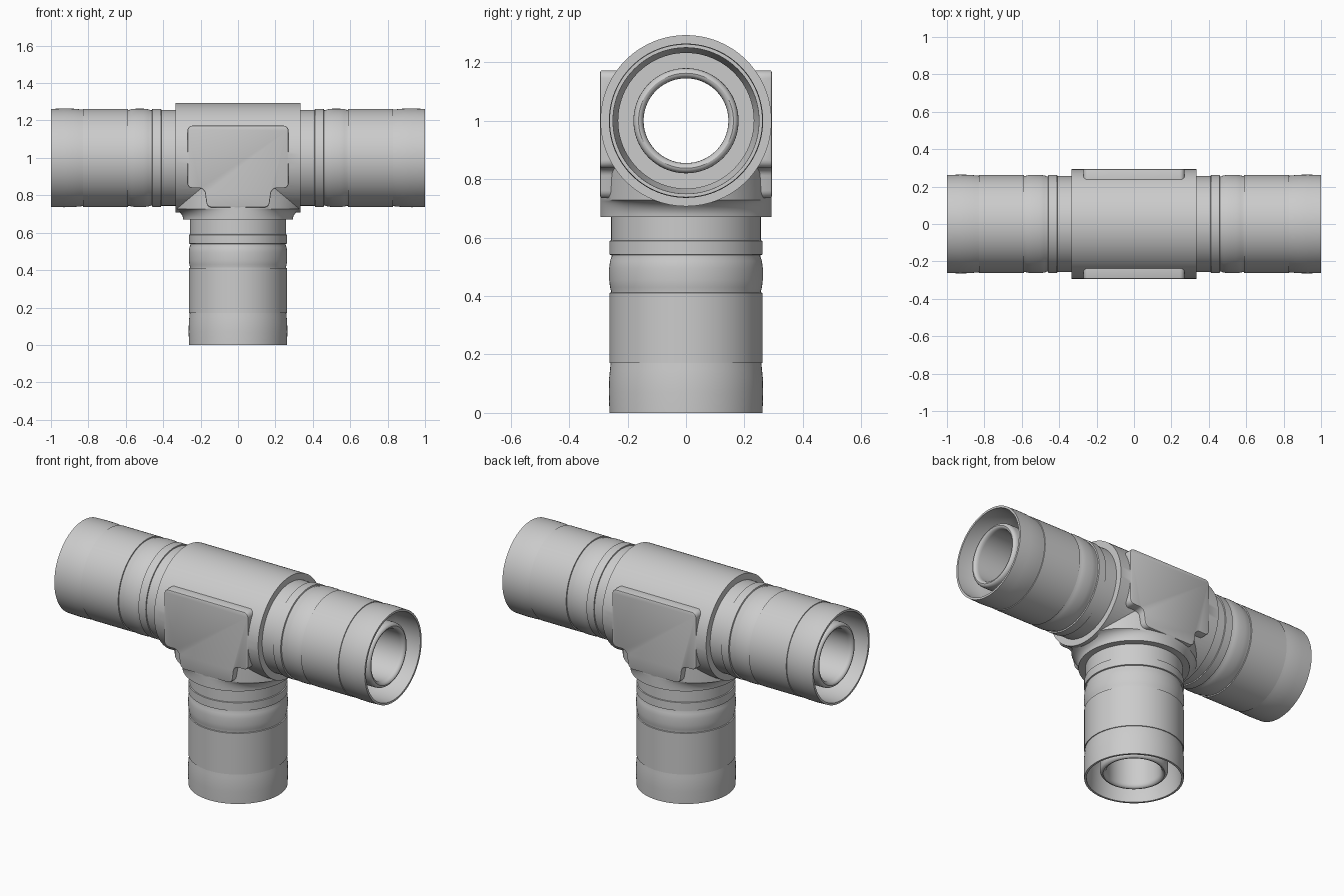
import bpy, bmesh, math
from mathutils import Matrix, Vector

if "Cube" in bpy.data.objects:
    bpy.data.objects.remove(bpy.data.objects["Cube"])

SEG = 96
R = 0.293      # body radius
BORE = 0.145
HALF = 0.335   # half length of body


def finish(name, bm, matrix=None):
    if matrix:
        bmesh.ops.transform(bm, matrix=matrix, verts=bm.verts)
    bmesh.ops.recalc_face_normals(bm, faces=bm.faces)
    me = bpy.data.meshes.new(name)
    bm.to_mesh(me)
    bm.free()
    ob = bpy.data.objects.new(name, me)
    bpy.context.collection.objects.link(ob)
    return ob


def smooth(ob, angle=28):
    bpy.ops.object.select_all(action='DESELECT')
    ob.select_set(True)
    bpy.context.view_layer.objects.active = ob
    bpy.ops.object.shade_smooth_by_angle(angle=math.radians(angle))


def ring(bm, rx, ry, z, clamp=9):
    vs = []
    for i in range(SEG):
        a = 2 * math.pi * i / SEG
        x = max(-clamp, min(clamp, rx * math.cos(a)))
        vs.append(bm.verts.new((x, ry * math.sin(a), z)))
    return vs


def bridge(bm, a, b):
    for i in range(SEG):
        j = (i + 1) % SEG
        bm.faces.new((a[i], a[j], b[j], b[i]))


def solid(name, sections, matrix=None, clamp=9):
    """Capped stack of elliptical sections (rx, ry, z)."""
    bm = bmesh.new()
    rings = [ring(bm, *s, clamp) for s in sections]
    for a, b in zip(rings, rings[1:]):
        bridge(bm, a, b)
    bm.faces.new(rings[0])
    bm.faces.new(rings[-1])
    return finish(name, bm, matrix)


def boolean(ob, other, op):
    m = ob.modifiers.new(op, 'BOOLEAN')
    m.operation, m.solver, m.object = op, 'EXACT', other
    bpy.context.view_layer.objects.active = ob
    bpy.ops.object.modifier_apply(modifier=m.name)
    bpy.data.objects.remove(other, do_unlink=True)


CENTRE = Matrix.Translation((0, 0, 1))
ALONG_X = CENTRE @ Matrix.Rotation(math.pi / 2, 4, 'Y')

# Central body: horizontal barrel
body = solid("tee_body", [(R, R, -HALF), (R, R, HALF)], ALONG_X)

# Downward collar, flaring sideways into the barrel
flare = [(R, 0.2925, 0.67)]
for k in range(1, 8):
    t = math.radians(75 * k / 7)
    flare.append((R + 0.08 * (1 - math.cos(t)), 0.2925, 0.67 + 0.06 * math.sin(t)))
flare.append((0.36, 0.2925, 1.0))
boolean(body, solid("collar", flare, clamp=HALF - 0.001), 'UNION')

# Flat stepped pads on front and back
right = [(0.27, 1.172), (0.27, 0.838), (0.18, 0.838), (0.165, 0.735)]
outline = right + [(-x, z) for x, z in reversed(right)]
for turn in (0, math.pi):
    bm = bmesh.new()
    bm.faces.new([bm.verts.new((x, -0.294, z)) for x, z in outline])
    bmesh.ops.bevel(bm, geom=bm.verts[:], offset=0.026, segments=5,
                    profile=0.5, affect='VERTICES')
    face = bm.faces[:][0]
    ext = bmesh.ops.extrude_face_region(bm, geom=[face], use_keep_orig=True)
    back = [v for v in ext['geom'] if isinstance(v, bmesh.types.BMVert)]
    bmesh.ops.translate(bm, verts=back, vec=Vector((0, 0.13, 0)))
    rim = [e for e in bm.edges if all(v.co.y < -0.29 for v in e.verts)]
    bmesh.ops.bevel(bm, geom=rim, offset=0.006, segments=2,
                    profile=0.5, affect='EDGES')
    boolean(body, finish("pad", bm, Matrix.Rotation(turn, 4, 'Z')), 'UNION')

# Bores through the body
boolean(body, solid("run_bore", [(BORE, BORE, -0.5), (BORE, BORE, 0.5)], ALONG_X), 'DIFFERENCE')
boolean(body, solid("branch_bore", [(BORE, BORE, 0.5), (BORE, BORE, 1.0)]), 'DIFFERENCE')
smooth(body)

# Connector profile: (distance from centre, radius), sleeve then inner tube
profile = [(0.325, BORE), (0.325, 0.256), (0.41, 0.256), (0.411, 0.262),
           (0.458, 0.262), (0.460, 0.255), (0.466, 0.255), (0.48, 0.260),
           (0.505, 0.263), (0.545, 0.263), (0.57, 0.260), (0.584, 0.256),
           (0.588, 0.256), (0.589, 0.262), (0.829, 0.262), (0.830, 0.258),
           (0.85, 0.260), (0.88, 0.263), (0.93, 0.264), (1.0, 0.262),
           (1.0, 0.250), (0.86, 0.247), (0.83, 0.232), (0.46, 0.232), (0.46, 0.18)]
for k in range(9):
    t = math.pi * k / 8
    profile.append((0.945 + 0.025 * math.sin(t), 0.1625 + 0.0175 * math.cos(t)))

# Three identical press connectors
for name, axis, ang in (("right_connector", 'Y', 90), ("left_connector", 'Y', -90),
                        ("bottom_connector", 'X', 180)):
    bm = bmesh.new()
    rings = [ring(bm, r, r, d) for d, r in profile]
    for a, b in zip(rings, rings[1:] + rings[:1]):
        bridge(bm, a, b)
    smooth(finish(name, bm, CENTRE @ Matrix.Rotation(math.radians(ang), 4, axis)))
